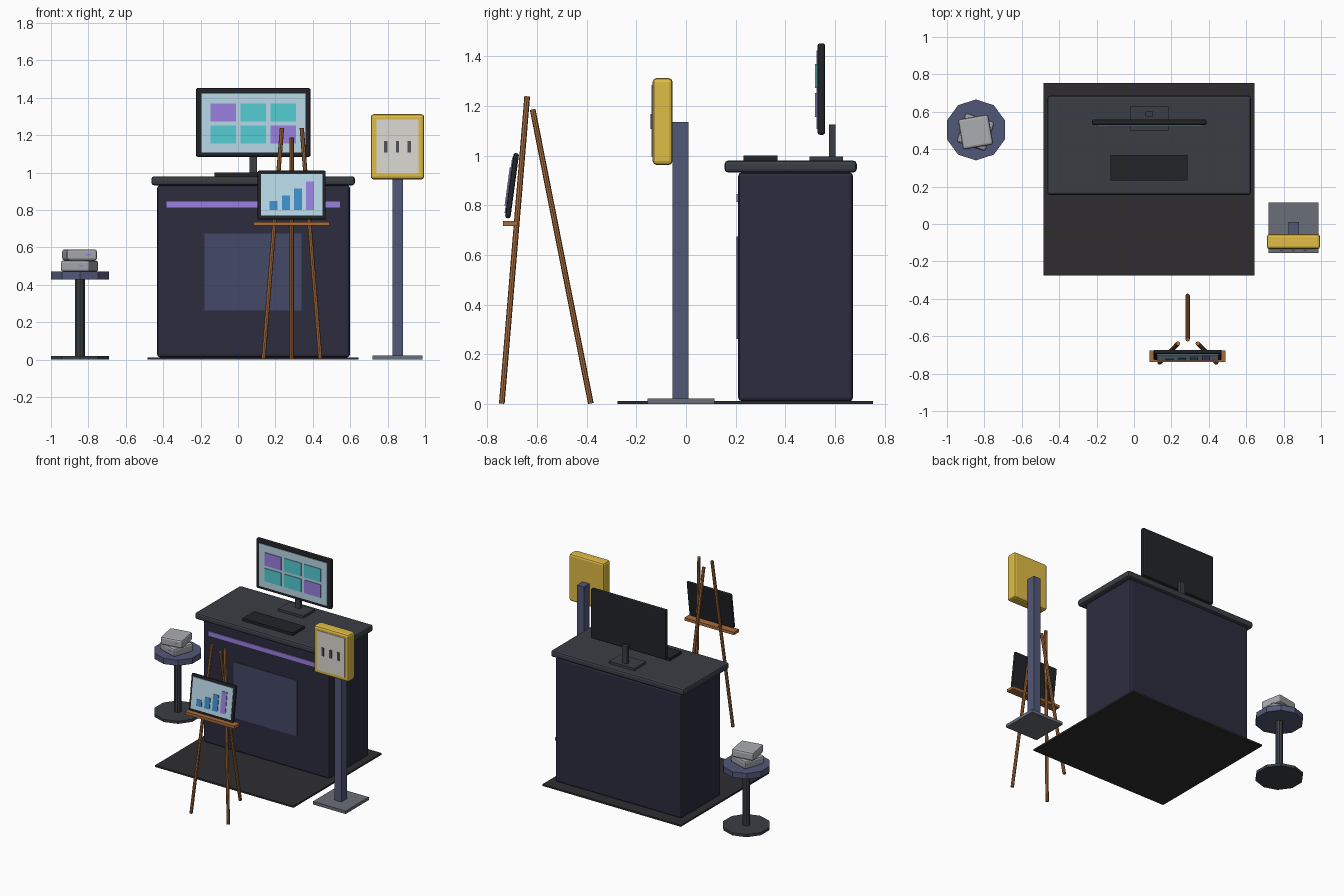
import bpy, bmesh, math
from mathutils import Vector, Matrix

if "Cube" in bpy.data.objects:
    bpy.data.objects.remove(bpy.data.objects["Cube"])

MATS = {}


def paint(obj, hexcol):
    if hexcol not in MATS:
        rgb = [int(hexcol[i:i + 2], 16) / 255 for i in (0, 2, 4)]
        lin = [c / 12.92 if c <= 0.04045 else ((c + 0.055) / 1.055) ** 2.4 for c in rgb]
        m = bpy.data.materials.new("colour_" + hexcol)
        m.diffuse_color = (*lin, 1)
        m.use_nodes = True
        m.node_tree.nodes["Principled BSDF"].inputs["Base Color"].default_value = m.diffuse_color
        MATS[hexcol] = m
    obj.data.materials.append(MATS[hexcol])


def finish(name, bm, hexcol, matrix):
    mesh = bpy.data.meshes.new(name)
    bm.to_mesh(mesh)
    bm.free()
    obj = bpy.data.objects.new(name, mesh)
    bpy.context.collection.objects.link(obj)
    obj.matrix_world = matrix
    paint(obj, hexcol)
    return obj


def box(name, x, y, z, hexcol, bevel=0, segments=2, frame=Matrix()):
    """Box from (min, max) ranges, placed inside an optional frame."""
    size = [r[1] - r[0] for r in (x, y, z)]
    mid = [(r[0] + r[1]) / 2 for r in (x, y, z)]
    bm = bmesh.new()
    bmesh.ops.create_cube(bm, size=1)
    bmesh.ops.scale(bm, vec=size, verts=bm.verts)
    if bevel:
        bmesh.ops.bevel(bm, geom=bm.edges[:], offset=bevel, segments=segments,
                        profile=0.5, affect='EDGES')
    return finish(name, bm, hexcol, frame @ Matrix.Translation(mid))


def rod(name, a, b, radius, sides, hexcol):
    """Cylinder from point a to point b."""
    a, b = Vector(a), Vector(b)
    d = b - a
    bm = bmesh.new()
    bmesh.ops.create_cone(bm, cap_ends=True, segments=sides, radius1=radius,
                          radius2=radius, depth=d.length)
    rot = d.to_track_quat('Z', 'Y').to_matrix().to_4x4() if d.xy.length > 1e-6 else Matrix()
    return finish(name, bm, hexcol, Matrix.Translation((a + b) / 2) @ rot)


NAVY, DARK, SLATE = "2c2c3e", "222428", "3a3f45"
PURPLE, TEAL, BLUE, GLASS = "9a80e0", "55ccd2", "3f8ecb", "b9d8e8"
STEEL, WOOD, GOLD, GREY = "525878", "a86c3c", "e0bc46", "6a6e78"

# Floor mat and counter
box("floor_mat", (-.485, .645), (-.275, .753), (0, .012), "2e2c30")
box("counter_body", (-.432, .598), (.21, .672), (.012, .933), NAVY, .015)
box("counter_top", (-.463, .625), (.155, .687), (.932, .98), SLATE, .014)
box("counter_light_strip", (-.382, .545), (.203, .215), (.813, .845), PURPLE)
box("counter_front_panel", (-.178, .34), (.204, .215), (.263, .674), "444866")

# Monitor with tiles, stand and keyboard
box("monitor_frame", (-.225, .388), (.529, .56), (1.084, 1.452), DARK, .01)
box("monitor_screen", (-.195, .36), (.525, .535), (1.108, 1.423), GLASS)
for row, zc in enumerate((1.32, 1.204)):
    for col, xc in enumerate((-.08, .081, .243)):
        colour = PURPLE if (row, col) in ((0, 0), (1, 2)) else TEAL
        box(f"screen_tile_{row}_{col}", (xc - .068, xc + .068), (.52, .53),
            (zc - .048, zc + .048), colour)
box("monitor_neck", (.061, .101), (.576, .602), (.99, 1.126), SLATE)
box("monitor_base", (-.02, .185), (.497, .632), (.98, .997), SLATE)
box("keyboard", (-.125, .285), (.232, .368), (.978, 1.0), DARK)

# Easel legs and shelf
for side, s in (("left", -1), ("right", 1)):
    rod(f"easel_{side}_leg", (.288 + s * .152, -.741, .003), (.288 + s * .053, -.639, 1.238),
        .0115, 8, WOOD)
rod("easel_back_leg", (.287, -.383, .003), (.287, -.617, 1.186), .0115, 8, WOOD)
box("easel_shelf", (.083, .488), (-.737, -.677), (.716, .737), WOOD)

# Tilted board with bar chart
tilt = Matrix.Translation((.287, -.7, .879)) @ Matrix.Rotation(-.134, 4, 'X')
box("board_frame", (-.182, .182), (-.011, .011), (-.132, .132), DARK, .008, 2, tilt)
box("board_screen", (-.163, .165), (-.015, 0), (-.112, .112), GLASS, frame=tilt)
for i, h in enumerate((.048, .08, .117, .155)):
    x0 = -.118 + i * .065
    box(f"chart_bar_{i}", (x0, x0 + .043), (-.019, -.01), (-.083, -.083 + h),
        PURPLE if i == 3 else BLUE, frame=tilt)

# Sign post with socket box
box("post_base", (.72, .987), (-.155, .115), (0, .022), GREY)
box("post", (.826, .882), (-.054, .01), (.02, 1.135), STEEL)
box("post_box", (.71, .995), (-.134, -.054), (.963, 1.312), GOLD, .015)
box("post_box_face", (.74, .966), (-.138, -.12), (.994, 1.284), "dcdad2")
for i in range(3):
    xc = .79 + i * .063
    box(f"box_slot_{i}", (xc - .009, xc + .009), (-.143, -.13), (1.108, 1.168), "505058")

# Round side table
cx, cy = -.845, .503
rod("table_base", (cx, cy, 0), (cx, cy, .02), .163, 10, SLATE)
rod("table_column", (cx, cy, .02), (cx, cy, .43), .027, 10, SLATE)
rod("table_top", (cx, cy, .428), (cx, cy, .47), .163, 10, STEEL)

# Two stacked devices with small lights
for name, z0, angle, hexcol in (("lower", .47, -18, "a0a2a8"), ("upper", .53, 10, "aaacb0")):
    f = Matrix.Translation((-.847, .492, z0)) @ Matrix.Rotation(math.radians(angle), 4, 'Z')
    box(f"{name}_device", (-.082, .082), (-.082, .082), (0, .06), hexcol, .013, 2, f)
    box(f"{name}_device_light", (.02, .05), (-.084, -.075), (.027, .035), PURPLE, frame=f)
